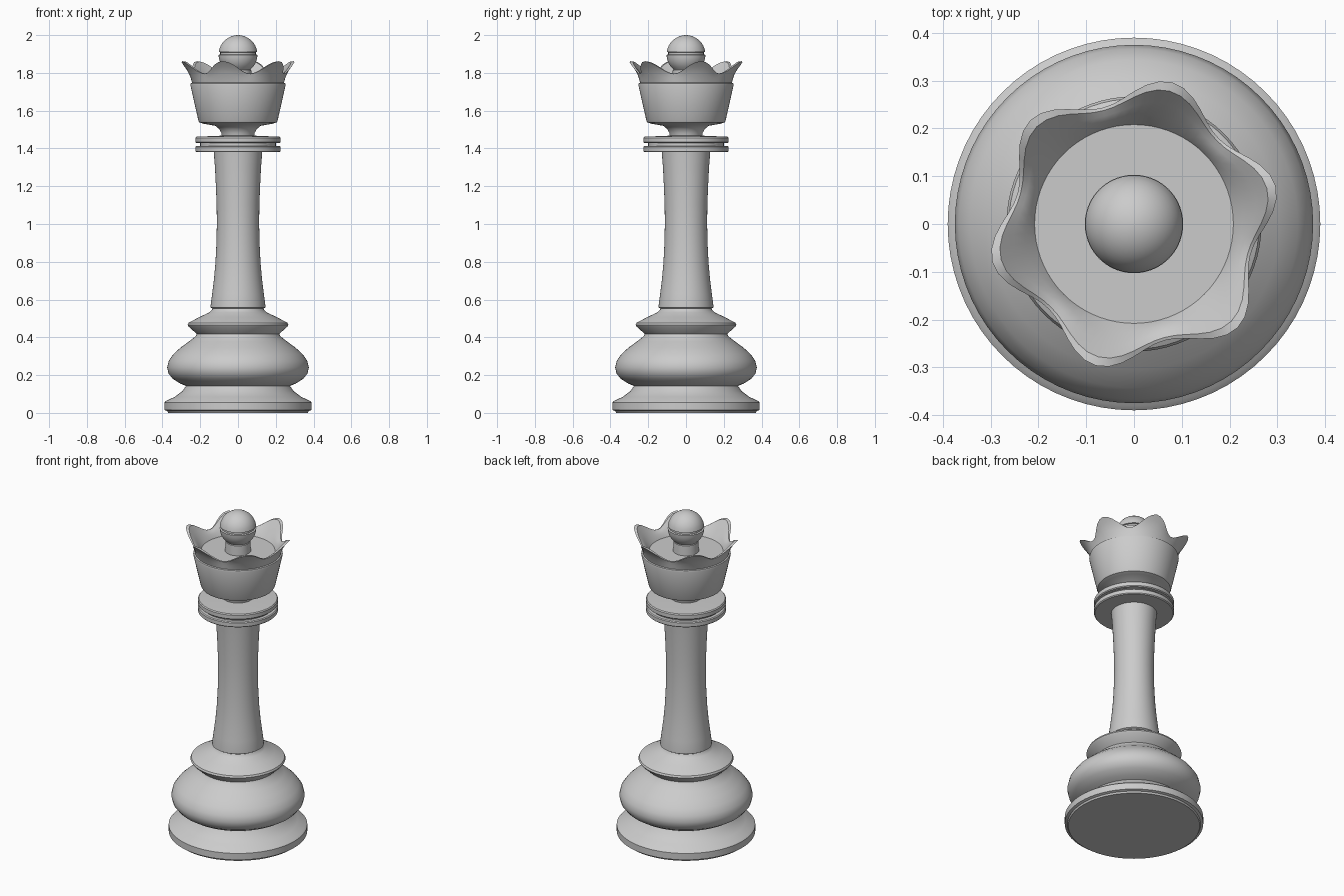
import bpy, bmesh, math

SEG = 72


def ring_mesh(name, rings):
    """Skin a list of rings (each a function angle -> (radius, z)) and cap both ends."""
    bm = bmesh.new()
    loops = []
    for f in rings:
        loop = []
        for i in range(SEG):
            a = 2 * math.pi * i / SEG
            r, z = f(a)
            loop.append(bm.verts.new((r * math.cos(a), r * math.sin(a), z)))
        loops.append(loop)
    for lo, hi in zip(loops, loops[1:]):
        for i in range(SEG):
            j = (i + 1) % SEG
            bm.faces.new((lo[i], lo[j], hi[j], hi[i]))
    bm.faces.new(loops[0][::-1])
    bm.faces.new(loops[-1])
    bmesh.ops.recalc_face_normals(bm, faces=bm.faces)
    me = bpy.data.meshes.new(name)
    bm.to_mesh(me)
    bm.free()
    ob = bpy.data.objects.new(name, me)
    bpy.context.collection.objects.link(ob)
    bpy.ops.object.select_all(action='DESELECT')
    ob.select_set(True)
    bpy.context.view_layer.objects.active = ob
    bpy.ops.object.shade_smooth_by_angle(angle=math.radians(32))
    return ob


def lathe(name, profile):
    return ring_mesh(name, [lambda a, p=p: p for p in profile])


# Foot, bulging body and collar
lathe("base", [
    (0.37, 0.0), (0.375, 0.01), (0.39, 0.015), (0.39, 0.055), (0.38, 0.064),
    (0.335, 0.085), (0.295, 0.115), (0.275, 0.143),
    (0.305, 0.155), (0.345, 0.18), (0.368, 0.208), (0.375, 0.24),
    (0.367, 0.275), (0.343, 0.31), (0.305, 0.345), (0.26, 0.378), (0.225, 0.405),
    (0.218, 0.418), (0.262, 0.457), (0.267, 0.466), (0.262, 0.477),
    (0.205, 0.507), (0.15, 0.533), (0.138, 0.545), (0.132, 0.56)])

# Waisted column
lathe("column", [
    (0.132, 0.55), (0.145, 0.558), (0.145, 0.568), (0.137, 0.63), (0.127, 0.71),
    (0.119, 0.80), (0.114, 0.90), (0.112, 1.0), (0.113, 1.1), (0.117, 1.2),
    (0.122, 1.3), (0.129, 1.39)])

# Twin discs with a narrow groove between
lathe("neck_discs", [
    (0.22, 1.38), (0.225, 1.385), (0.225, 1.408), (0.22, 1.413), (0.2, 1.413),
    (0.2, 1.428), (0.22, 1.428), (0.225, 1.433), (0.225, 1.456), (0.22, 1.462),
    (0.08, 1.468)])

# Scalloped crown: six tips, flaring cup, recessed floor
def tip(a):
    return (0.5 + 0.5 * math.cos(6 * (a - math.radians(15)))) ** 1.1


cup = [(0.085, 1.46), (0.088, 1.482), (0.1, 1.503), (0.12, 1.52),
       (0.185, 1.531), (0.205, 1.538), (0.21, 1.548), (0.252, 1.735),
       (0.25, 1.745), (0.243, 1.748)]
rings = [lambda a, p=p: p for p in cup]
rings += [
    lambda a: (0.247 + 0.012 * tip(a), 1.77 + 0.025 * tip(a)),
    lambda a: (0.25 + 0.033 * tip(a), 1.785 + 0.05 * tip(a)),
    lambda a: (0.252 + 0.055 * tip(a), 1.795 + 0.067 * tip(a)),
    lambda a: (0.246 + 0.042 * tip(a), 1.797 + 0.063 * tip(a)),
    lambda a: (0.234 + 0.027 * tip(a), 1.79 + 0.035 * tip(a)),
    lambda a: (0.22 + 0.012 * tip(a), 1.78 + 0.008 * tip(a)),
    lambda a: (0.208, 1.755),
    lambda a: (0.06, 1.755)]
ring_mesh("crown", rings)

# Finial: short stem and grooved ball
R, C = 0.103, 1.897
ball = [(0.073, 1.75), (0.07, 1.815)]
angles = [-50, -40, -30, -20, -10, -1]
ball += [(R * math.cos(math.radians(t)), C + R * math.sin(math.radians(t))) for t in angles]
ball += [(0.094, 1.898), (0.094, 1.909)]
ball += [(R * math.cos(math.radians(t)), C + R * math.sin(math.radians(t)))
         for t in (8, 18, 28, 38, 48, 58, 68, 78, 87)]
lathe("finial_ball", ball)
